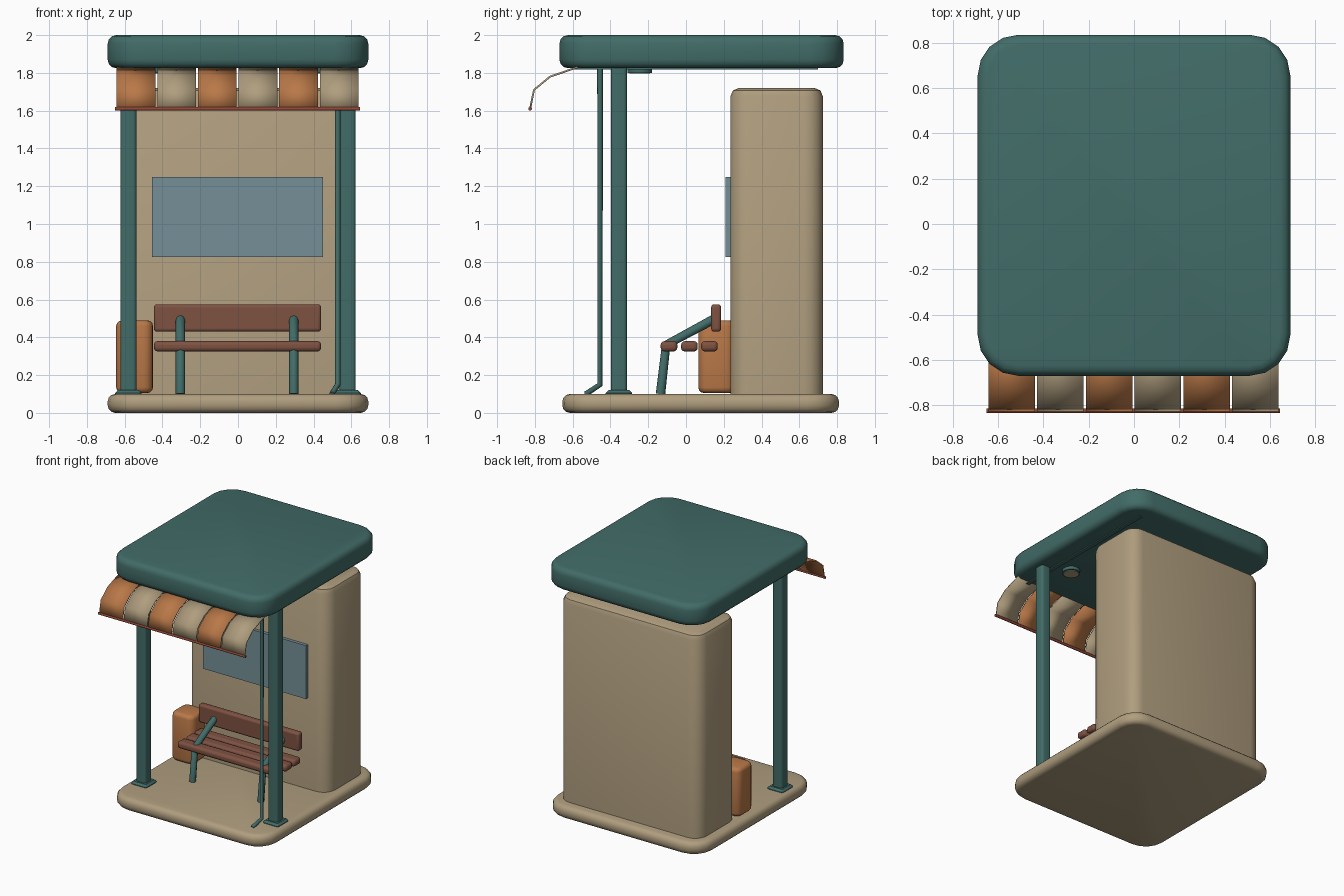
import bpy
import bmesh
import math

cube = bpy.data.objects.get("Cube")
if cube:
    bpy.data.objects.remove(cube, do_unlink=True)


def material(name, r, g, b):
    mat = bpy.data.materials.new(name)
    mat.use_nodes = True
    mat.diffuse_color = (r, g, b, 1)
    shader = next(n for n in mat.node_tree.nodes if n.type == "BSDF_PRINCIPLED")
    shader.inputs["Base Color"].default_value = (r, g, b, 1)
    shader.inputs["Roughness"].default_value = 0.8
    return mat


TEAL = material("teal paint", 0.054, 0.15, 0.138)
BEIGE = material("beige plaster", 0.43, 0.34, 0.21)
ORANGE = material("orange", 0.49, 0.19, 0.065)
WOOD = material("brown wood", 0.21, 0.084, 0.055)
GLASS = material("blue grey glass", 0.18, 0.28, 0.31)
RED = material("rust red", 0.3, 0.062, 0.033)


def finish(bm, name, mat, smooth=True):
    bmesh.ops.recalc_face_normals(bm, faces=bm.faces)
    mesh = bpy.data.meshes.new(name)
    bm.to_mesh(mesh)
    bm.free()
    mesh.materials.append(mat)
    obj = bpy.data.objects.new(name, mesh)
    bpy.context.collection.objects.link(obj)
    if smooth:
        bpy.ops.object.select_all(action="DESELECT")
        obj.select_set(True)
        bpy.context.view_layer.objects.active = obj
        bpy.ops.object.shade_smooth_by_angle(angle=math.radians(40))
    return obj


def box(name, mat, xs, ys, zs, corner=0, rim=0, segs=3, caps=(True, True)):
    """Box with rounded upright edges, then a rounded bottom and/or top rim."""
    bm = bmesh.new()
    bmesh.ops.create_cube(bm, size=1)
    for v in bm.verts:
        for i, (lo, hi) in enumerate((xs, ys, zs)):
            v.co[i] = hi if v.co[i] > 0 else lo
    if corner:
        upright = [e for e in bm.edges
                   if abs(e.verts[0].co.z - e.verts[1].co.z) > 1e-4]
        bmesh.ops.bevel(bm, geom=upright, offset=corner, segments=4,
                        profile=0.5, affect="EDGES")
    if rim:
        levels = [z for z, use in zip(zs, caps) if use]
        edges = [e for e in bm.edges
                 if any(all(abs(v.co.z - z) < 1e-4 for v in e.verts) for z in levels)]
        bmesh.ops.bevel(bm, geom=edges, offset=rim, segments=segs,
                        profile=0.5, affect="EDGES")
    return finish(bm, name, mat)


def rounded_bar(name, mat, xs, ys, zs, radius):
    """Box with every edge rounded."""
    obj = box(name, mat, xs, ys, zs)
    bevel = obj.modifiers.new("soft edges", "BEVEL")
    bevel.width = radius
    bevel.segments = 3
    return obj


def tube(name, mat, points, radius):
    curve = bpy.data.curves.new(name, "CURVE")
    curve.dimensions = "3D"
    curve.bevel_depth = radius
    curve.bevel_resolution = 2
    curve.use_fill_caps = True
    spline = curve.splines.new("POLY")
    spline.points.add(len(points) - 1)
    for p, co in zip(spline.points, points):
        p.co = (*co, 1)
    curve.materials.append(mat)
    obj = bpy.data.objects.new(name, curve)
    bpy.context.collection.objects.link(obj)
    return obj


def disc(name, mat, x, y, z, radius, depth):
    bm = bmesh.new()
    bmesh.ops.create_cone(bm, cap_ends=True, segments=24, radius1=radius,
                          radius2=radius, depth=depth)
    bmesh.ops.translate(bm, verts=bm.verts, vec=(x, y, z))
    return finish(bm, name, mat)


# Base, roof and the solid rear block
box("base_slab", BEIGE, (-0.69, 0.69), (-0.655, 0.81), (0, 0.1), 0.17, 0.04)
box("roof", TEAL, (-0.69, 0.69), (-0.67, 0.835), (1.825, 2), 0.18, 0.045)
box("rear_block", BEIGE, (-0.62, 0.62), (0.235, 0.725), (0.09, 1.72),
    0.1, 0.045, 2, (False, True))
box("window_panel", GLASS, (-0.455, 0.45), (0.21, 0.24), (0.825, 1.25))

# Front posts with foot plates, and ceiling lamps
for side, label in ((-1, "right"), (1, "left")):
    x = side * 0.58
    box(label + "_post", TEAL, (x - 0.043, x + 0.043), (-0.398, -0.312),
        (0.09, 1.84), 0.02)
    box(label + "_post_foot", TEAL, (x - 0.07, x + 0.07), (-0.425, -0.285),
        (0.095, 0.12), 0.02, 0.015, 1, (False, True))
    lamp_x = side * 0.4
    disc(label + "_lamp_rim", TEAL, lamp_x, -0.245, 1.815, 0.066, 0.03)
    disc(label + "_lamp_lens", BEIGE, lamp_x, -0.245, 1.799, 0.054, 0.006)

# Drain pipe and the channel feeding it
tube("drain_pipe", TEAL, [(0.528, -0.455, 1.84), (0.528, -0.455, 0.15),
                          (0.497, -0.53, 0.1)], 0.015)
box("roof_channel", TEAL, (0.51, 0.54), (-0.6, 0.7), (1.817, 1.83))

# Striped awning of separate curved panels
profile = [(-0.56, 1.835), (-0.72, 1.78), (-0.805, 1.71), (-0.825, 1.61)]
count, left, width = 6, -0.647, 0.215
for i in range(count):
    x0 = left + i * width
    bm = bmesh.new()
    rows = [[bm.verts.new((x, y, z)) for x in (x0 + 0.005, x0 + width - 0.005)]
            for y, z in profile]
    for a, b in zip(rows, rows[1:]):
        bm.faces.new((a[0], a[1], b[1], b[0]))
    panel = finish(bm, f"awning_panel_{i + 1}", BEIGE if i % 2 else ORANGE)
    solid = panel.modifiers.new("thickness", "SOLIDIFY")
    solid.thickness = 0.01
    solid.offset = 0
tube("awning_rod", RED, [(-0.65, -0.825, 1.61), (0.645, -0.825, 1.61)], 0.01)

# Bench
bench_x = (-0.445, 0.44)
for i, y in enumerate((-0.09, 0.018, 0.124)):
    rounded_bar(f"seat_slat_{i + 1}", WOOD, bench_x, (y - 0.044, y + 0.044),
                (0.325, 0.38), 0.02)
rounded_bar("bench_back", WOOD, bench_x, (0.133, 0.186), (0.43, 0.575), 0.016)
for label, x in (("right", -0.305), ("left", 0.295)):
    tube(label + "_bench_frame", TEAL, [(x, -0.135, 0.1), (x, -0.105, 0.36),
                                        (x, 0.155, 0.5)], 0.025)

# Litter bin
box("litter_bin", ORANGE, (-0.645, -0.45), (0.065, 0.26), (0.105, 0.49), 0.05, 0.03)
